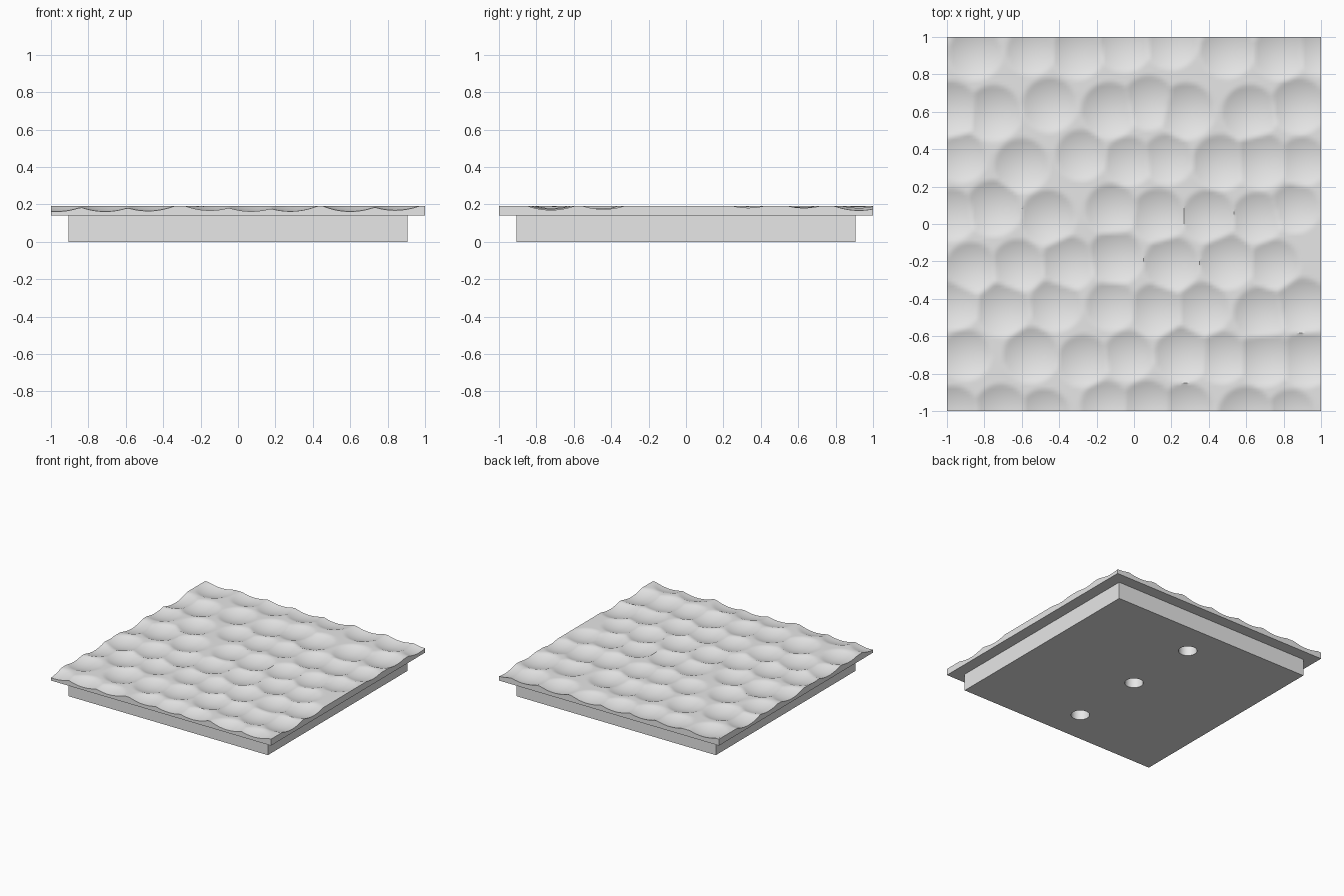
import bpy, bmesh, random

cube = bpy.data.objects.get("Cube")
if cube:
    bpy.data.objects.remove(cube, do_unlink=True)

random.seed(4)
PLUG, TOP = 0.14, 0.193

grey = bpy.data.materials.new("plain_grey")
grey.use_nodes = True
colour = (0.8, 0.8, 0.8, 1)
grey.diffuse_color = colour
grey.node_tree.nodes["Principled BSDF"].inputs["Base Color"].default_value = colour

# Centres of the shallow dents, row by row: (y, x positions)
rows = [
    (-1.0, (-.97, -.71, -.48, -.15, .07, .28, .6, .84)),
    (-.72, (-.9, -.55, -.27, -.03, .26, .47, .7, .92)),
    (-.46, (-.96, -.7, -.42, -.12, .12, .37, .68, .9)),
    (-.21, (-.87, -.62, -.35, -.1, .2, .5, .75)),
    (.06, (-.98, -.75, -.46, -.12, .13, .4, .66, .86)),
    (.34, (-.92, -.6, -.28, -.03, .18, .46, .68, .9)),
    (.62, (-.98, -.75, -.45, -.13, .08, .28, .62, .88)),
    (.94, (-.85, -.55, -.3, -.05, .2, .5, .78, 1)),
]
dents = [(x, y + random.uniform(-.03, .03), .161 + random.uniform(0, .008))
         for y, xs in rows for x in xs]


def surface_height(x, y):
    return min(TOP, min(z + 1.35 * ((x - cx) ** 2 + (y - cy) ** 2)
                        for cx, cy, z in dents))


def finish(bm, name):
    bmesh.ops.recalc_face_normals(bm, faces=bm.faces)
    mesh = bpy.data.meshes.new(name)
    bm.to_mesh(mesh)
    bm.free()
    mesh.materials.append(grey)
    obj = bpy.data.objects.new(name, mesh)
    bpy.context.collection.objects.link(obj)
    return obj


# Dented top slab: grid pushed to height, with walls and a flat underside
bm = bmesh.new()
bmesh.ops.create_grid(bm, x_segments=120, y_segments=120, size=1)
for v in bm.verts:
    v.co.z = surface_height(v.co.x, v.co.y)
border = [e for e in bm.edges if e.is_boundary]
skirt = bmesh.ops.extrude_edge_only(bm, edges=border)["geom"]
for v in skirt:
    if isinstance(v, bmesh.types.BMVert):
        v.co.z = PLUG
rim = [e for e in skirt if isinstance(e, bmesh.types.BMEdge) and e.is_boundary]
bmesh.ops.contextual_create(bm, geom=rim)
slab = finish(bm, "dented_top_slab")

# Square base block
bm = bmesh.new()
bmesh.ops.create_cube(bm, size=1)
for v in bm.verts:
    v.co.x *= 1.81
    v.co.y *= 1.81
    v.co.z = (v.co.z + .5) * PLUG
base = finish(bm, "base_block")

# Three round sockets in the underside
bm = bmesh.new()
for y in (-.63, 0, .63):
    made = bmesh.ops.create_cone(bm, cap_ends=True, segments=32, radius1=.07,
                                 radius2=.07, depth=.22)
    bmesh.ops.translate(bm, verts=made["verts"], vec=(0, y, 0))
cutter = finish(bm, "socket_cutter")
cutter.hide_render = True
cutter.hide_set(True)
cut = base.modifiers.new("sockets", "BOOLEAN")
cut.operation = "DIFFERENCE"
cut.object = cutter
cut.solver = "EXACT"

# Bake the sockets, then drop the cutter
graph = bpy.context.evaluated_depsgraph_get()
base.data = bpy.data.meshes.new_from_object(base.evaluated_get(graph))
base.modifiers.clear()
bpy.data.objects.remove(cutter, do_unlink=True)

for obj in (slab, base):
    bpy.ops.object.select_all(action="DESELECT")
    obj.select_set(True)
    bpy.context.view_layer.objects.active = obj
    bpy.ops.object.shade_smooth_by_angle(angle=.6)
